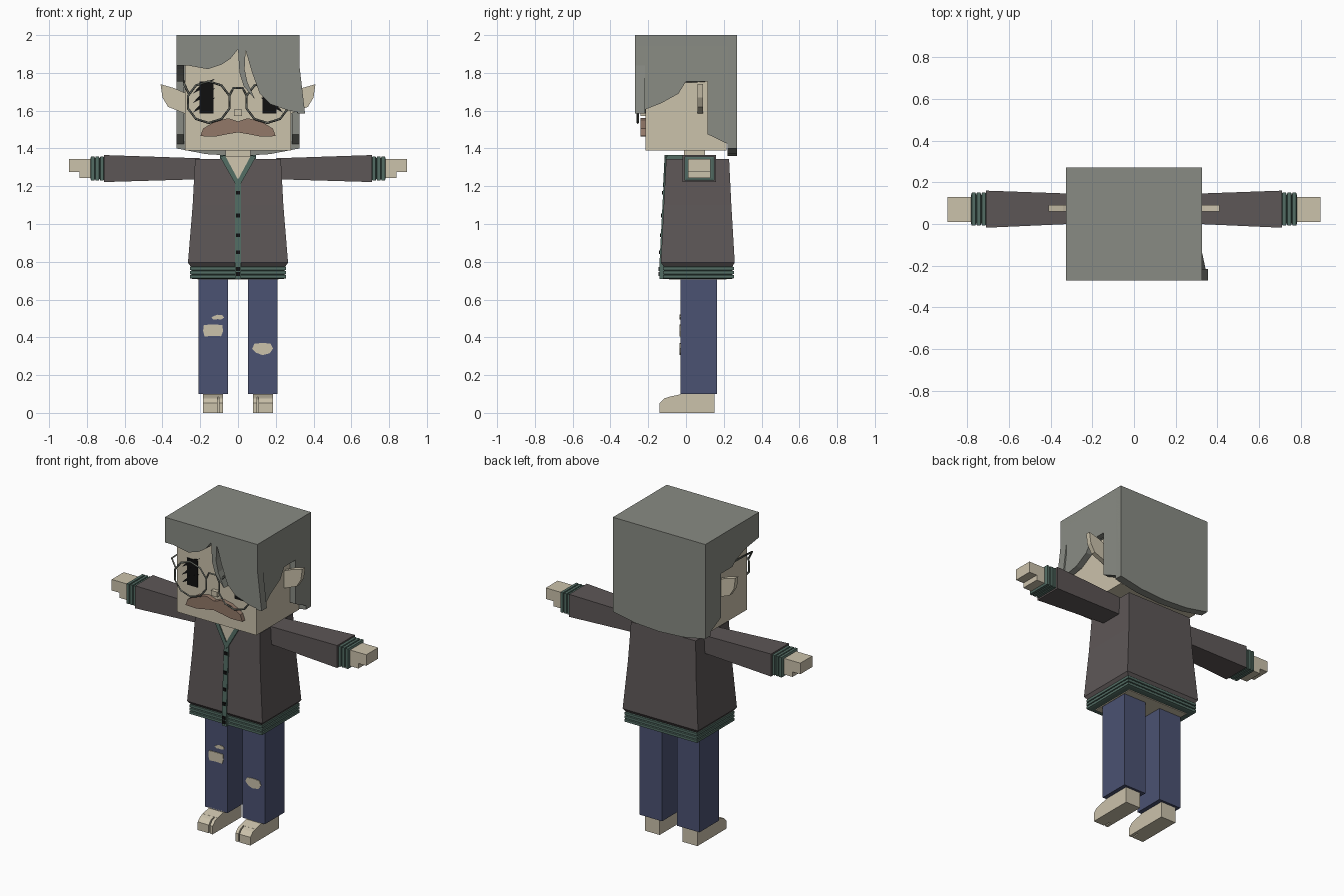
import bpy, bmesh, math

if "Cube" in bpy.data.objects:
    bpy.data.objects.remove(bpy.data.objects["Cube"], do_unlink=True)


def material(name, r, g, b):
    m = bpy.data.materials.new(name)
    m.use_nodes = True
    m.diffuse_color = (r, g, b, 1)
    m.node_tree.nodes["Principled BSDF"].inputs["Base Color"].default_value = (r, g, b, 1)
    return m


SKIN = material("skin", 0.60, 0.54, 0.41)
HAIR = material("grey_hair", 0.25, 0.26, 0.23)
WOOL = material("jacket_brown_grey", 0.11, 0.095, 0.095)
TRIM = material("trim_green", 0.085, 0.15, 0.125)
DENIM = material("denim_blue", 0.07, 0.085, 0.17)
TACHE = material("moustache_brown", 0.29, 0.19, 0.14)
BLACK = material("black", 0.005, 0.005, 0.005)
WIRE = material("glasses_grey", 0.13, 0.14, 0.12)


def finish(name, bm, mat, mirror=False):
    bmesh.ops.recalc_face_normals(bm, faces=bm.faces)
    me = bpy.data.meshes.new(name)
    bm.to_mesh(me)
    bm.free()
    me.materials.append(mat)
    ob = bpy.data.objects.new(name, me)
    bpy.context.collection.objects.link(ob)
    if mirror:
        ob.modifiers.new("mirror", "MIRROR").use_clip = False
    return ob


def bridge(bm, rings):
    """Skin a list of point rings and cap both ends."""
    loops = [[bm.verts.new(p) for p in ring] for ring in rings]
    n = len(loops[0])
    for a, b in zip(loops, loops[1:]):
        for i in range(n):
            j = (i + 1) % n
            bm.faces.new((a[i], a[j], b[j], b[i]))
    bm.faces.new(loops[0])
    bm.faces.new(loops[-1])


def prism(name, pts, axis, lo, hi, mat, mirror=False, warp=None):
    """Extrude an outline: (y, z) along x, or (x, z) along y."""
    bm = bmesh.new()
    put = (lambda p, d: (d, *p)) if axis == "x" else (lambda p, d: (p[0], d, p[1]))
    bridge(bm, [[put(p, d) for p in pts] for d in (lo, hi)])
    if warp:
        for v in bm.verts:
            warp(v.co)
    return finish(name, bm, mat, mirror)


def loft(name, sections, axis, mat, mirror=False):
    """Rectangles (position, a0, a1, b0, b1) joined along z (a=x, b=y) or x (a=y, b=z)."""
    bm = bmesh.new()
    rings = []
    for d, a0, a1, b0, b1 in sections:
        corners = [(a0, b0), (a1, b0), (a1, b1), (a0, b1)]
        rings.append([(a, b, d) if axis == "z" else (d, a, b) for a, b in corners])
    bridge(bm, rings)
    return finish(name, bm, mat, mirror)


def box(name, x0, x1, y0, y1, z0, z1, mat, mirror=False):
    return loft(name, [(z0, x0, x1, y0, y1), (z1, x0, x1, y0, y1)], "z", mat, mirror)


def tube(name, pts, mat, cyclic=False, radius=0.006):
    cu = bpy.data.curves.new(name, "CURVE")
    cu.dimensions = "3D"
    cu.bevel_depth = radius
    cu.bevel_resolution = 0
    sp = cu.splines.new("POLY")
    sp.points.add(len(pts) - 1)
    for p, co in zip(sp.points, pts):
        p.co = (*co, 1)
    sp.use_cyclic_u = cyclic
    cu.materials.append(mat)
    bpy.context.collection.objects.link(bpy.data.objects.new(name, cu))


# Head, neck and pointed ears
box("head", -0.28, 0.28, -0.215, 0.215, 1.39, 1.94, SKIN)
box("neck", -0.065, 0.065, -0.01, 0.1, 1.3, 1.4, SKIN)
prism("ear", [(0.27, 1.69), (0.34, 1.72), (0.41, 1.74), (0.4, 1.67), (0.37, 1.62), (0.27, 1.58)],
      "y", 0.06, 0.09, SKIN, mirror=True)
box("nose", -0.022, 0.022, -0.24, -0.21, 1.572, 1.605, SKIN)


# Hair: cap, back, sides and swept fringe
def flare(co):
    if co.x > 0.28 and co.y < -0.2 and co.z < 1.84:
        co.x += 0.03 * (1.84 - co.z) / 0.255


box("hair_top", -0.325, 0.325, -0.27, 0.27, 1.94, 2, HAIR)
prism("hair_back", [(-0.325, 2), (0.325, 2), (0.325, 1.4), (0.17, 1.37), (0, 1.36), (-0.17, 1.37),
                    (-0.325, 1.4)], "y", 0.22, 0.27, HAIR)
rear = [(0, 1.755), (0.115, 1.755), (0.115, 1.475), (0.27, 1.4), (0.27, 2), (-0.27, 2)]
prism("hair_side_left", [(-0.27, 1.84), (-0.27, 1.585), (-0.13, 1.64), (-0.04, 1.69)] + rear,
      "x", 0.285, 0.325, HAIR, warp=flare)
prism("hair_side_right", [(-0.27, 1.84), (-0.13, 1.82), (-0.04, 1.785)] + rear,
      "x", -0.325, -0.285, HAIR)
prism("fringe", [(-0.325, 2), (0.325, 2), (0.325, 1.84), (0.355, 1.585), (0.27, 1.6), (0.17, 1.635),
                 (0.115, 1.69), (0.075, 1.8), (0.04, 1.92), (0.035, 1.82), (0.05, 1.75),
                 (0.09, 1.66), (0.03, 1.73), (0.008, 1.8), (0, 1.925), (-0.04, 1.875),
                 (-0.085, 1.845), (-0.16, 1.82), (-0.27, 1.84), (-0.325, 1.84)],
      "y", -0.27, -0.217, HAIR)

# Eyes with slanted lashes
box("eye", 0.13, 0.205, -0.22, -0.213, 1.585, 1.755, BLACK, mirror=True)
for z in (1.62, 1.67, 1.72):
    prism("lash", [(0.24, z - 0.03), (0.19, z + 0.025), (0.12, z + 0.05), (0.18, z)],
          "y", -0.221, -0.213, BLACK, mirror=True)

# Moustache
half = [(0.06, 1.475), (0.12, 1.463), (0.2, 1.465), (0.185, 1.505), (0.12, 1.545), (0.05, 1.56)]
prism("moustache", [(0, 1.485)] + half + [(0, 1.543)] + [(-x, z) for x, z in reversed(half)],
      "y", -0.242, -0.21, TACHE)

# Round wire glasses
GY = -0.255
for s, side in ((1, "left"), (-1, "right")):
    ring = [(math.tau * (i + 0.5) / 10) for i in range(10)]
    tube("glasses_rim_" + side, [(s * 0.155 + 0.115 * math.cos(a), GY, 1.645 + 0.11 * math.sin(a))
                                 for a in ring], WIRE, cyclic=True)
    tube("glasses_arm_" + side, [(s * 0.26, GY, 1.69), (s * 0.287, GY, 1.745), (s * 0.287, 0.1, 1.757)], WIRE)
tube("glasses_bridge", [(-0.045, GY, 1.68), (-0.025, GY, 1.72), (0.025, GY, 1.72), (0.045, GY, 1.68)], WIRE)


# Jacket body and ribbed hem
def front(z):
    return -0.105 - 0.028 * (1.345 - max(z, 0.8)) / 0.545


def follow(co):
    co.y += front(co.z)


loft("jacket_body", [(0.775, -0.25, 0.25, -0.118, 0.245), (0.795, -0.265, 0.265, -0.133, 0.258),
                     (1.1, -0.24, 0.24, -0.118, 0.24), (1.345, -0.227, 0.227, -0.105, 0.228)], "z", WOOL)


def ribs(start, step, count, wide, narrow):
    out = []
    for i in range(count):
        d = start + i * step
        out += [(d, *narrow), (d + step * 0.15, *wide), (d + step * 0.85, *wide), (d + step, *narrow)]
    return out


loft("hem", ribs(0.71, 0.022, 3, (-0.255, 0.255, -0.123, 0.253), (-0.243, 0.243, -0.112, 0.242)), "z", TRIM)
box("hips", -0.215, 0.215, -0.09, 0.215, 0.705, 0.75, SKIN)

# Neckline, button strip and collar
prism("chest_skin", [(-0.07, 1.36), (0.07, 1.36), (0, 1.22)], "y", -0.003, 0.004, SKIN, warp=follow)
prism("neckline", [(0, 1.235), (0, 1.195), (0.016, 1.215), (0.095, 1.355), (0.07, 1.365)],
      "y", -0.009, 0.004, TRIM, mirror=True, warp=follow)
loft("button_strip", [(z, -0.016, 0.016, front(z) - 0.007, front(z) + 0.03)
                      for z in (0.71, 0.8, 1.225)], "z", TRIM)
for z in (0.735, 0.762, 0.85, 0.94, 1.045, 1.165):
    box("button", -0.01, 0.01, front(z) - 0.013, front(z), z - 0.01, z + 0.01, BLACK)
box("collar_side", 0.07, 0.095, -0.1, 0.12, 1.335, 1.365, TRIM, mirror=True)
box("collar_back", -0.095, 0.095, 0.1, 0.125, 1.335, 1.365, TRIM)

# Arms: sleeves, ribbed cuffs, stepped hands
loft("sleeve", [(0.2, 0.005, 0.142, 1.237, 1.348), (0.71, -0.018, 0.16, 1.222, 1.365)],
     "x", WOOL, mirror=True)
loft("cuff", ribs(0.708, 0.0245, 3, (-0.007, 0.15, 1.23, 1.357), (0.003, 0.14, 1.24, 1.347)),
     "x", TRIM, mirror=True)
prism("hand", [(0.77, 1.345), (0.895, 1.345), (0.895, 1.275), (0.84, 1.275), (0.84, 1.243), (0.77, 1.243)],
      "y", 0.01, 0.13, SKIN, mirror=True)

# Legs with torn patches
box("trouser_leg", 0.053, 0.21, -0.03, 0.165, 0.1, 0.73, DENIM, mirror=True)


def tear(name, cx, cz, w, h, bumps):
    n = len(bumps)
    pts = [(cx + w * b * math.cos(math.tau * i / n), cz + h * b * math.sin(math.tau * i / n))
           for i, b in enumerate(bumps)]
    prism(name, pts, "y", -0.034, -0.028, SKIN)


tear("knee_tear_right", -0.132, 0.434, 0.053, 0.035, (1, 1.3, 0.95, 1.3, 1, 1.2, 0.75, 1.15))
tear("small_tear_right", -0.108, 0.504, 0.034, 0.016, (1, 1.1, 1, 0.8, 1, 0.9, 0.5, 0.8))
tear("knee_tear_left", 0.13, 0.34, 0.055, 0.034, (1, 1.1, 0.9, 1.1, 1, 0.9, 1, 1))

# Feet with split toes
prism("foot", [(-0.09, 0), (0.15, 0), (0.15, 0.105), (-0.03, 0.105), (-0.03, 0.098), (-0.09, 0.085)],
      "x", 0.08, 0.185, SKIN, mirror=True)
toe = [(-0.085, 0), (-0.14, 0), (-0.14, 0.052), (-0.115, 0.077), (-0.085, 0.086)]
prism("inner_toe", toe, "x", 0.08, 0.1, SKIN, mirror=True)
prism("outer_toes", toe, "x", 0.108, 0.185, SKIN, mirror=True)
